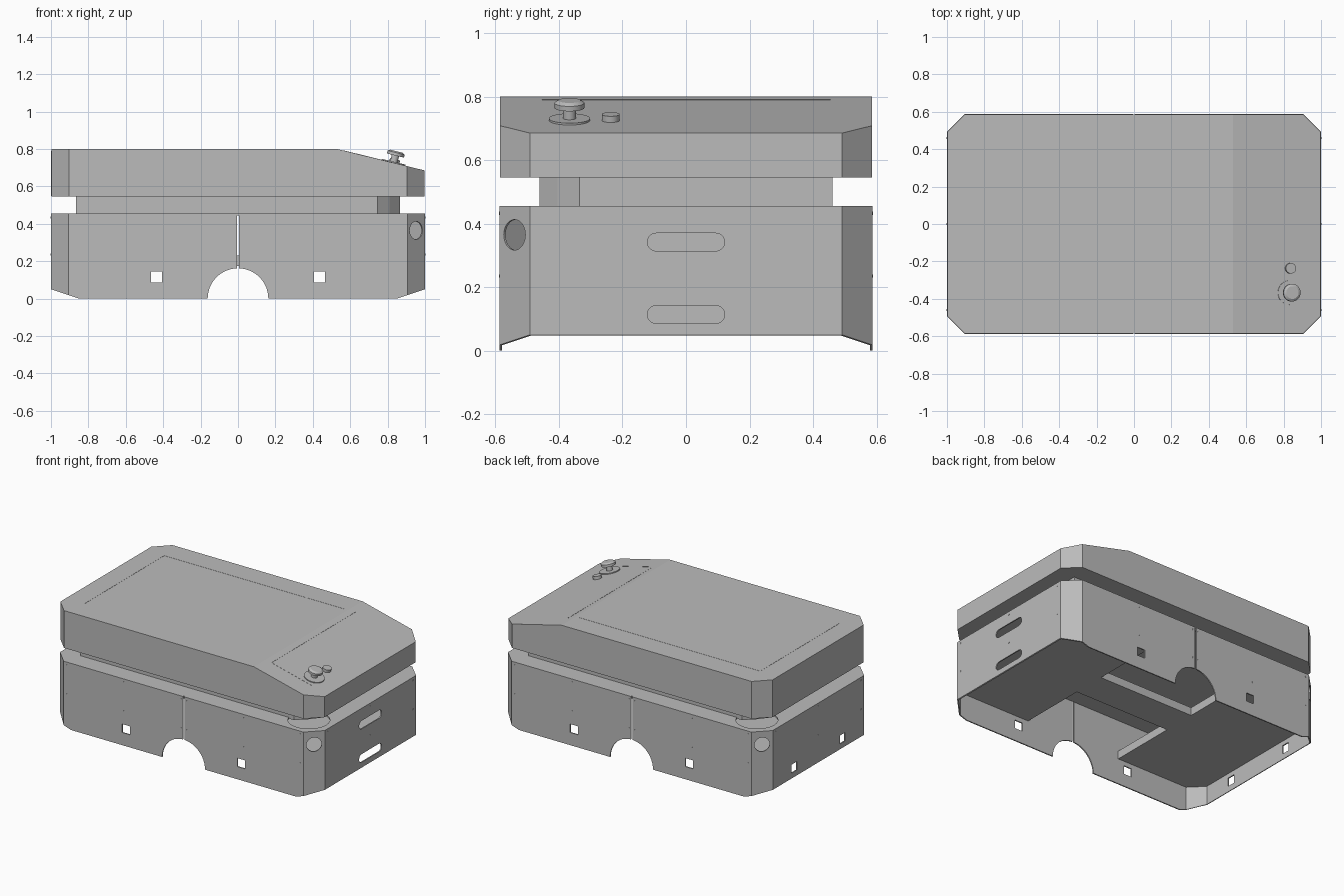
import bpy
import bmesh
import math
from mathutils import Vector, Matrix

cube = bpy.data.objects.get("Cube")
if cube:
    bpy.data.objects.remove(cube, do_unlink=True)

grey = bpy.data.materials.new("painted grey")
grey.use_nodes = True
grey.diffuse_color = (0.5, 0.5, 0.5, 1)
grey.node_tree.nodes["Principled BSDF"].inputs["Base Color"].default_value = (0.5, 0.5, 0.5, 1)

HX, HY, CORNER, WALL = 1.0, 0.587, 0.095, 0.008


def add_object(name, bm):
    bmesh.ops.recalc_face_normals(bm, faces=bm.faces)
    mesh = bpy.data.meshes.new(name)
    bm.to_mesh(mesh)
    bm.free()
    mesh.materials.append(grey)
    ob = bpy.data.objects.new(name, mesh)
    bpy.context.collection.objects.link(ob)
    return ob


def prism(name, points, lo, hi, axis="z"):
    """Extrude a flat outline along one axis."""
    place = {"x": lambda a, b: (lo, a, b), "y": lambda a, b: (a, lo, b), "z": lambda a, b: (a, b, lo)}[axis]
    bm = bmesh.new()
    face = bm.faces.new([bm.verts.new(place(a, b)) for a, b in points])
    grown = bmesh.ops.extrude_face_region(bm, geom=[face])["geom"]
    shift = Vector([(hi - lo) * (axis == k) for k in "xyz"])
    bmesh.ops.translate(bm, verts=[v for v in grown if isinstance(v, bmesh.types.BMVert)], vec=shift)
    return add_object(name, bm)


def cylinder(name, center, axis, radius, depth, sides=32, top=None):
    bm = bmesh.new()
    turn = Vector((0, 0, 1)).rotation_difference(Vector(axis)).to_matrix().to_4x4()
    bmesh.ops.create_cone(bm, cap_ends=True, segments=sides, radius1=radius,
                          radius2=radius if top is None else top, depth=depth,
                          matrix=Matrix.Translation(center) @ turn)
    return add_object(name, bm)


def rect(a, b, w, h):
    return [(a - w, b - h), (a + w, b - h), (a + w, b + h), (a - w, b + h)]


def octagon(inset):
    x, y, c = HX - inset, HY - inset, CORNER - inset * 0.586
    return [(x, c - y), (x, y - c), (x - c, y), (c - x, y),
            (-x, y - c), (-x, c - y), (c - x, -y), (x - c, -y)]


def stadium(a, b, half, radius, steps=10):
    pts = []
    for side in (1, -1):
        for i in range(steps + 1):
            t = math.pi * (i / steps - 0.5) + (0 if side > 0 else math.pi)
            pts.append((a + side * half + radius * math.cos(t), b + radius * math.sin(t)))
    return pts


def cut(ob, cutter):
    cutter.hide_render = True
    mod = ob.modifiers.new("cut", "BOOLEAN")
    mod.operation = "DIFFERENCE"
    mod.solver = "EXACT"
    mod.object = cutter
    bpy.context.view_layer.objects.active = ob
    bpy.ops.object.modifier_apply(modifier=mod.name)
    bpy.data.objects.remove(cutter, do_unlink=True)


# Thin lower skirt, open underneath
skirt = prism("lower_skirt", octagon(0), 0, 0.455)
cut(skirt, prism("hollow_cutter", octagon(WALL), -0.1, 0.6))
for s in (1, -1):
    # raised ends, see-through sensor windows and round corner ports
    cut(skirt, prism("end_cutter", [(s * 0.7, -0.05), (s * 1.15, 0.1), (s * 1.15, -0.05)], -1, 1, "y"))
    cut(skirt, prism("side_window_cutter", rect(s * 0.435, 0.115, 0.029, 0.029), -1, 1, "y"))
    cut(skirt, prism("end_window_cutter", rect(s * 0.26, 0.115, 0.029, 0.029), -1.1, -0.9, "x"))
    cut(skirt, cylinder("port_cutter", (s * 0.952, s * -0.54, 0.365), (1, -1, 0), 0.048, 0.1))
for z in (0.342, 0.114):
    cut(skirt, prism("slot_cutter", stadium(0, z, 0.094, 0.028), 0.9, 1.1, "x"))
cut(skirt, cylinder("arch_cutter", (0, 0, 0), (0, 1, 0), 0.162, 2, 64))
cut(skirt, prism("seam_cutter", rect(0, 0.35, 0.006, 0.2), -1, 1, "y"))

# Chassis floor with a bay for each wheel
chassis = prism("chassis_floor", octagon(WALL), 0.175, 0.23)
for s in (1, -1):
    cut(chassis, prism("bay_cutter", rect(0, s * 0.415, 0.36, 0.3), 0, 0.4))

# Ledge closing the skirt, open above the two corner sensors
ledge = prism("skirt_ledge", octagon(WALL), 0.445, 0.455)
for s in (1, -1):
    cut(ledge, cylinder("sensor_opening_cutter", (s * 0.83, s * -0.42, 0.45), (0, 0, 1), 0.13, 0.1))

# Recessed neck, with clipped corners at the sensors
half = [(0.745, -0.462), (0.81, -0.405), (0.865, -0.335), (0.865, 0.462)]
prism("neck", half + [(-x, -y) for x, y in half], 0.447, 0.55)

# Upper body with sloping control end
SLOPE = 0.245


def deck_z(x):
    return 0.8 - SLOPE * max(0, x - 0.53)


upper = prism("upper_body", octagon(0.002), 0.545, 0.8)
cut(upper, prism("slope_cutter", [(0.33, 0.8 + 0.2 * SLOPE), (1.1, deck_z(1.1)), (1.1, 1), (0.33, 1)], -1, 1, "y"))

# Fine panel lines on the deck
prism("deck_line_end", rect(-0.86, 0, 0.003, 0.43), 0.798, 0.801)
prism("deck_line_side", rect(-0.18, 0.43, 0.68, 0.002), 0.798, 0.801)
z0, z1 = deck_z(0.567), deck_z(0.573)
prism("slope_line", [(0.567, z0 - 0.002), (0.573, z1 - 0.002), (0.573, z1 + 0.001), (0.567, z0 + 0.001)],
      -0.455, 0.455, "y")
z0, z1 = deck_z(0.57), deck_z(0.89)
prism("slope_side_line", [(0.57, z0 - 0.002), (0.89, z1 - 0.002), (0.89, z1 + 0.001), (0.57, z0 + 0.001)],
      -0.457, -0.453, "y")
prism("rear_panel_line", rect(0, 0.67, 0.002, 0.12), -0.999, -0.997, "x")

# Mushroom stop button and small push button, square to the slope
normal = Vector((SLOPE, 0, 1)).normalized()


def control(name, x, y, height, radius, depth, top=None):
    center = Vector((x, y, deck_z(x))) + normal * height
    ob = cylinder(name, center, normal, radius, depth, 32, top)
    bpy.ops.object.select_all(action="DESELECT")
    ob.select_set(True)
    bpy.context.view_layer.objects.active = ob
    bpy.ops.object.shade_smooth_by_angle(angle=math.radians(30))


control("stop_base", 0.832, -0.367, 0.002, 0.065, 0.008)
control("stop_stem", 0.832, -0.367, 0.022, 0.02, 0.045)
control("stop_cap", 0.832, -0.367, 0.048, 0.047, 0.016)
control("stop_cap_crown", 0.832, -0.367, 0.06, 0.047, 0.008, 0.034)
control("push_button", 0.835, -0.237, 0.009, 0.028, 0.022)

# Small fasteners around the skirt
for z in (0.433, 0.235):
    for s in (1, -1):
        for x in (-0.88, -0.455, -0.02, 0.02, 0.45, 0.88):
            cylinder("side_screw", (x, s * HY, z), (0, 1, 0), 0.005, 0.003, 8)
        for y in (-0.46, 0, 0.46):
            cylinder("end_screw", (s * HX, y, z), (1, 0, 0), 0.005, 0.003, 8)
